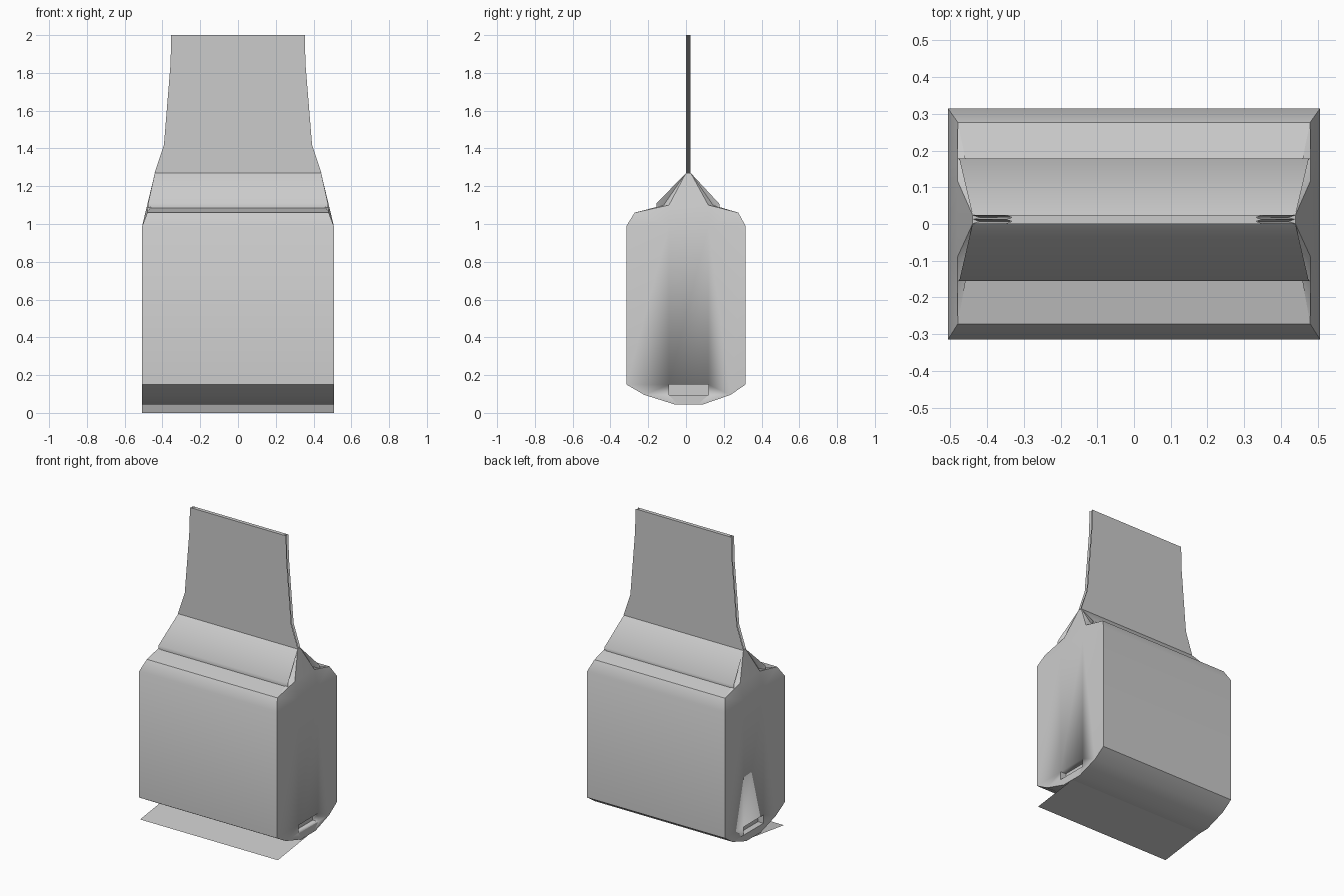
import bpy, bmesh, math

if "Cube" in bpy.data.objects:
    bpy.data.objects.remove(bpy.data.objects["Cube"])


def make(name, polys, angle=40, sharp_z=None):
    """Weld a list of coordinate polygons into one object, smooth below angle."""
    bm = bmesh.new()
    cache = {}

    def vert(p):
        k = tuple(round(c, 4) for c in p)
        if k not in cache:
            cache[k] = bm.verts.new(k)
        return cache[k]

    for p in polys:
        bm.faces.new([vert(c) for c in p])
    bmesh.ops.recalc_face_normals(bm, faces=bm.faces)
    for f in bm.faces:
        f.smooth = True
    for e in bm.edges:
        e.smooth = e.calc_face_angle(9) < math.radians(angle)
        if sharp_z and all(abs(v.co.z - sharp_z) < 1e-3 for v in e.verts):
            e.smooth = False
    me = bpy.data.meshes.new(name)
    bm.to_mesh(me)
    bm.free()
    ob = bpy.data.objects.new(name, me)
    bpy.context.collection.objects.link(ob)
    return ob


def box(name, x, y, z):
    """Box from three (min, max) ranges."""
    c = [(x[i], y[j], z[k]) for i in (0, 1) for j in (0, 1) for k in (0, 1)]
    ids = [(0, 1, 3, 2), (4, 5, 7, 6), (0, 1, 5, 4), (2, 3, 7, 6), (0, 2, 6, 4), (1, 3, 7, 5)]
    return make(name, [[c[i] for i in f] for f in ids])


# Bag body: side profile (half width, y, z) from bottom up to the ridge
W = 0.507
front = [(W, -0.06, 0.045), (W, -0.22, 0.095), (W, -0.315, 0.15), (W, -0.315, 0.99),
         (0.48, -0.272, 1.06), (0.478, -0.155, 1.085), (0.476, -0.155, 1.11), (0.44, 0, 1.27)]
back = [(W, 0.09, 0.045), (W, 0.235, 0.095), (W, 0.315, 0.15), (W, 0.315, 0.99),
        (0.48, 0.277, 1.06), (0.478, 0.178, 1.085), (0.476, 0.178, 1.105), (0.44, 0.025, 1.27)]
loop = front + back[::-1]
polys = []
for a, b in zip(loop, loop[1:] + loop[:1]):
    polys.append([a, b, (-b[0], b[1], b[2]), (-a[0], a[1], a[2])])

# Folded gable ends with a raised centre panel between two creases
for s in (1, -1):
    def m(p):
        return (s * p[0], p[1], p[2])
    low, panel = [], []
    for side, yp, yg in ((front, -0.09, -0.118), (back, 0.118, 0.143)):
        A, B, C, D, R = side[3:8]
        L = (W, yp, 0.99)
        P = (0.481, yp, 1.10)
        G = (0.452, yg, 1.10)
        tris = [(A, L, B), (L, P, B), (B, P, G), (B, G, C), (C, G, D), (D, G, R), (G, P, R)]
        polys += [[m(p) for p in t] for t in tris]
        low.append(L)
        panel += [P, R]
    polys.append([m(p) for p in (low[0], low[1], panel[2], panel[0])])
    polys.append([m(p) for p in (panel[0], panel[2], panel[3], panel[1])])
    polys.append([m(p) for p in front[:4] + low + back[3::-1]])
body = make("bag_body", polys, 45, 0.15)

# Bottom end pockets cut into the body
for s in (1, -1):
    cutter = box("pocket_cutter", sorted((s * 0.467, s * 0.6)), (-0.09, 0.118), (0.095, 0.15))
    cutter.hide_render = True
    mod = body.modifiers.new("pocket", 'BOOLEAN')
    mod.operation = 'DIFFERENCE'
    mod.solver = 'EXACT'
    mod.object = cutter
    bpy.context.view_layer.objects.active = body
    bpy.ops.object.modifier_apply(modifier=mod.name)
    bpy.data.objects.remove(cutter)
    # small folded tab under the pocket
    x = s * (W + 0.001)
    make("bottom_fold_tab", [[(x, -0.09, 0.095), (x, 0.118, 0.095), (x, 0.07, 0.05), (x, -0.05, 0.05)]])

# Flattened neck: section with pleated edges, lofted up
pleat = [(0, 0), (0.022, 0.007), (0.004, 0.0125), (0.022, 0.018), (0, 0.025)]
rings = []
for w, z in ((0.442, 1.27), (0.392, 1.42), (0.357, 1.85), (0.354, 2.0)):
    rings.append([(w - d, y, z) for d, y in pleat] + [(d - w, y, z) for d, y in pleat[::-1]])
polys = [rings[-1]]
for r0, r1 in zip(rings, rings[1:]):
    for i in range(len(r0)):
        j = (i + 1) % len(r0)
        polys.append([r0[i], r0[j], r1[j], r1[i]])
make("bag_neck", polys, 30)

# Loose seam flap under the bag
make("bottom_flap", [[(-W, -0.305, 0), (W, -0.305, 0), (W, 0.02, 0.045), (-W, 0.02, 0.045)]])
